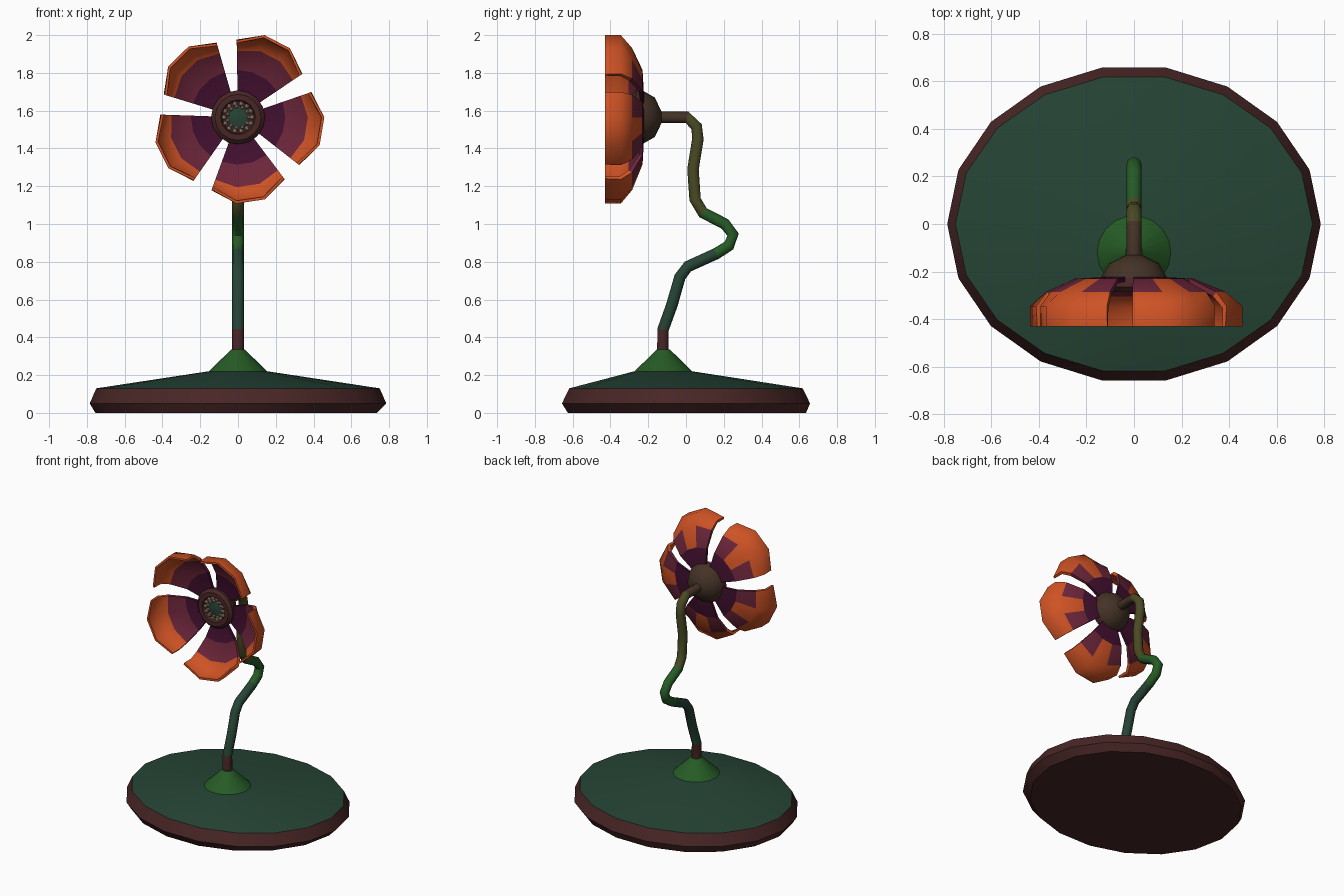
import bpy, bmesh, math
from mathutils import Vector

if "Cube" in bpy.data.objects:
    bpy.data.objects.remove(bpy.data.objects["Cube"])

HEAD_Z = 1.565  # height of the flower axis

def material(name, rgb):
    m = bpy.data.materials.new(name)
    m.diffuse_color = (*rgb, 1)
    m.use_nodes = True
    m.node_tree.nodes["Principled BSDF"].inputs["Base Color"].default_value = m.diffuse_color
    return m

BROWN = material("dark brown", (0.066, 0.019, 0.019))
TEAL = material("deep green", (0.019, 0.058, 0.036))
GREEN = material("leaf green", (0.019, 0.105, 0.019))
OLIVE = material("olive", (0.068, 0.068, 0.018))
BARK = material("olive brown", (0.058, 0.032, 0.019))
PLUM = material("dark plum", (0.055, 0.005, 0.029))
WINE = material("wine red", (0.15, 0.019, 0.042))
ORANGE = material("orange", (0.62, 0.085, 0.018))
BEIGE = material("beige", (0.45, 0.36, 0.24))

def finish(bm, name, mats, angle=35):
    bmesh.ops.recalc_face_normals(bm, faces=bm.faces)
    mesh = bpy.data.meshes.new(name)
    bm.to_mesh(mesh)
    bm.free()
    for m in mats:
        mesh.materials.append(m)
    obj = bpy.data.objects.new(name, mesh)
    bpy.context.collection.objects.link(obj)
    bpy.ops.object.select_all(action='DESELECT')
    obj.select_set(True)
    bpy.context.view_layer.objects.active = obj
    bpy.ops.object.shade_smooth_by_angle(angle=math.radians(angle))
    return obj

def loft(name, rings, mats, band, angle=35):
    """Skin a row of rings; band(i) gives the material of strip i."""
    bm = bmesh.new()
    vs = [[bm.verts.new(p) for p in ring] for ring in rings]
    n = len(rings[0])
    for i in range(len(vs) - 1):
        for j in range(n):
            k = (j + 1) % n
            f = bm.faces.new((vs[i][j], vs[i][k], vs[i + 1][k], vs[i + 1][j]))
            f.material_index = band(i)
    bm.faces.new(vs[0]).material_index = band(0)
    bm.faces.new(vs[-1]).material_index = band(len(vs) - 2)
    return finish(bm, name, mats, angle)

def ellipse(cx, cy, z, rx, ry, n=18):
    return [(cx + rx * math.cos(math.tau * k / n),
             cy + ry * math.sin(math.tau * k / n), z) for k in range(n)]

def around_head(r, y, a):
    return Vector((r * math.cos(a), y, HEAD_Z + r * math.sin(a)))

# Oval base: brown rim, sloping green mound
loft("base", [ellipse(-0.01, 0.005, 0, 0.745, 0.64),
              ellipse(0, 0, 0.05, 0.785, 0.667),
              ellipse(0, 0, 0.13, 0.75, 0.627),
              ellipse(0, -0.12, 0.22, 0.157, 0.157)],
     [BROWN, TEAL], lambda i: 0 if i < 2 else 1)

# Bright cone where the stem leaves the mound
loft("stem_collar", [ellipse(0, -0.12, 0.218, 0.157, 0.157),
                     ellipse(0, -0.12, 0.335, 0.036, 0.036)], [GREEN], lambda i: 0)

# Winding stem, a tube along a path in the side plane
PATH = [(-.122, .30), (-.122, .44), (-.074, .573), (-.032, .72), (.01, .775),
        (.16, .843), (.228, .886), (.249, .944), (.206, 1.0), (.09, 1.06),
        (.048, 1.13), (.037, 1.29), (.063, 1.45), (.056, 1.515), (.005, 1.565),
        (-.15, 1.565)]
pts = [Vector((0, y, z)) for y, z in PATH]
rings = []
for i, p in enumerate(pts):
    t = (pts[min(i + 1, len(pts) - 1)] - pts[max(i - 1, 0)]).normalized()
    side = Vector((1, 0, 0))
    normal = t.cross(side)
    rings.append([p + 0.032 * (side * math.cos(a) + normal * math.sin(a))
                  for a in (math.tau * k / 10 for k in range(10))])

def stem_band(i):
    for limit, index in ((1, 0), (5, 1), (9, 2), (14, 3)):
        if i < limit:
            return index
    return 4
loft("stem", rings, [BROWN, TEAL, GREEN, OLIVE, BARK], stem_band, 50)

# Flower heart: cup behind, raised ring and green centre in front
HEART = [(.032, -.13), (.105, -.166), (.138, -.224), (.143, -.265), (.122, -.285),
         (.092, -.285), (.084, -.262), (.052, -.262), (.03, -.268)]
loft("flower_heart",
     [[around_head(r, y, math.tau * k / 16) for k in range(16)] for r, y in HEART],
     [BARK, BROWN, TEAL], lambda i: 0 if i < 2 else 1 if i < 7 else 2)

# Bead-like seeds around the centre
bm = bmesh.new()
for count, radius, size in ((14, 0.074, 0.014), (11, 0.056, 0.011)):
    for k in range(count):
        made = bmesh.ops.create_icosphere(bm, subdivisions=1, radius=size)
        bmesh.ops.translate(bm, verts=made["verts"],
                            vec=around_head(radius, -0.27, math.tau * k / count))
finish(bm, "seeds", [BEIGE])

# Cupped petals: matching back and front shells, three facets wide
BACK = [(.11, -.222), (.25, -.23), (.385, -.285), (.457, -.345), (.457, -.43)]
FRONT = [(.11, -.24), (.25, -.25), (.37, -.305), (.436, -.352), (.442, -.43)]
TAPER = [1, 1, .95, .9, .89]  # the outer corners are drawn in

def petal(index):
    bm = bmesh.new()
    start = math.radians(-110 + 72 * index)

    def shell(profile):
        return [[bm.verts.new(around_head(r * (TAPER[i] if c in (0, 3) else 1), y,
                                          start + math.radians(19 * c)))
                 for c in range(4)] for i, (r, y) in enumerate(profile)]
    back, front = shell(BACK), shell(FRONT)

    def quad(a, b, c, d, mat):
        bm.faces.new((a, b, c, d)).material_index = mat
    for i in range(4):
        color = min(i, 2)
        for c in range(3):
            back_color = 2 if (i == 1 and c == 1) else color
            for s, m in ((back, back_color), (front, color)):
                quad(s[i][c], s[i][c + 1], s[i + 1][c + 1], s[i + 1][c], m)
        for c in (0, 3):  # cut edges beside the gaps
            quad(back[i][c], back[i + 1][c], front[i + 1][c], front[i][c], color)
    for i, m in ((0, 0), (4, 2)):  # root and rim
        for c in range(3):
            quad(back[i][c], back[i][c + 1], front[i][c + 1], front[i][c], m)
    finish(bm, f"petal_{index + 1}", [PLUM, WINE, ORANGE], 50)

for index in range(5):
    petal(index)
